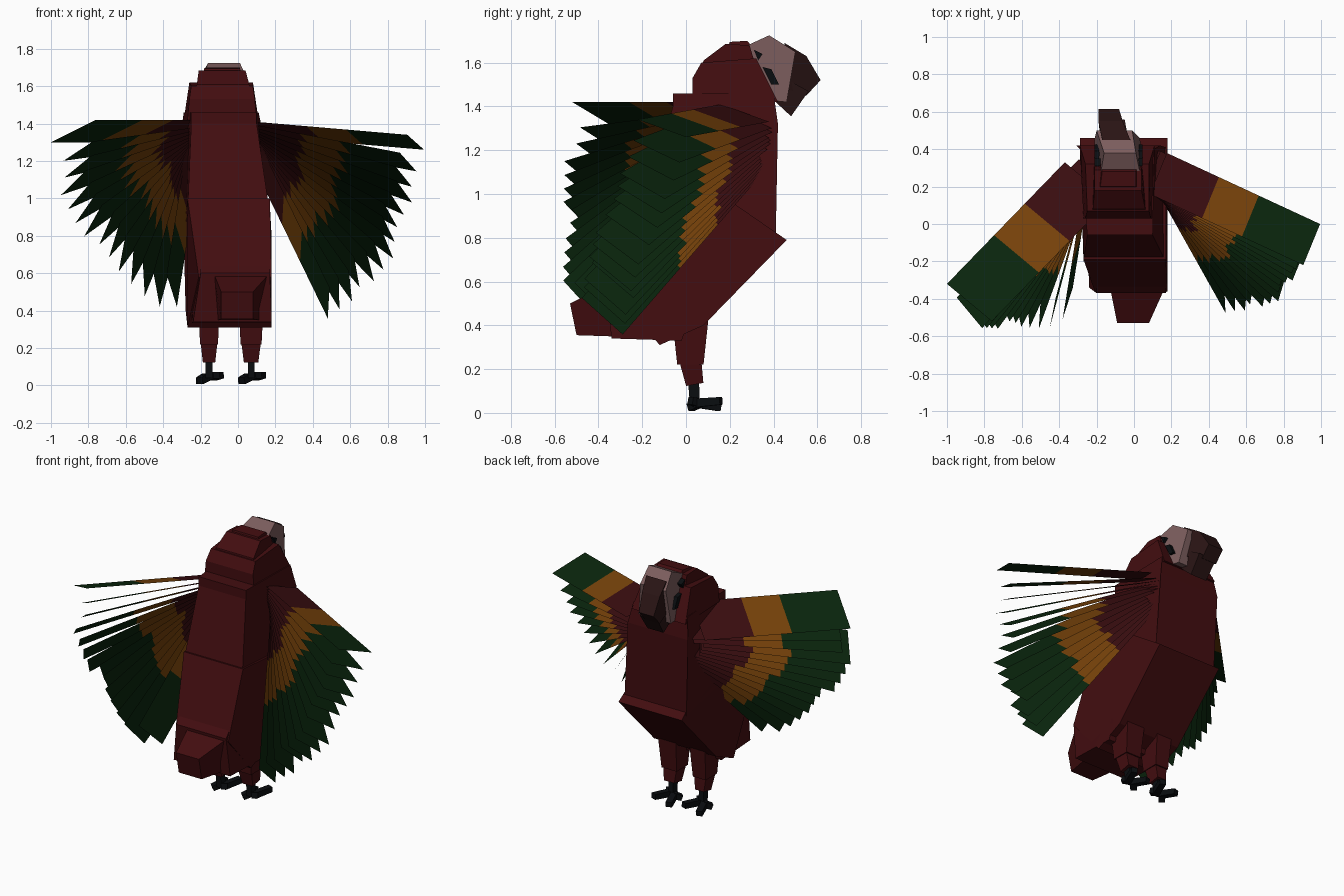
import bpy, bmesh, math, random
from mathutils import Vector

if "Cube" in bpy.data.objects:
    bpy.data.objects.remove(bpy.data.objects["Cube"])

random.seed(4)


def material(name, rgb):
    m = bpy.data.materials.new(name)
    m.diffuse_color = (*rgb, 1)
    m.use_nodes = True
    m.node_tree.nodes["Principled BSDF"].inputs["Base Color"].default_value = m.diffuse_color
    return m


RED = material("red_plumage", (0.055, 0.004, 0.005))
ROOT = material("feather_root", (0.042, 0.004, 0.005))
GOLD = material("feather_gold", (0.185, 0.055, 0.003))
GREEN = material("feather_green", (0.003, 0.019, 0.004))
PALE = material("pale_face", (0.20, 0.11, 0.11))
BEAK = material("beak_brown", (0.022, 0.007, 0.007))
DARK = material("dark_skin", (0.003, 0.004, 0.005))


def finish(name, bm, mats, normals=True):
    if normals:
        bmesh.ops.recalc_face_normals(bm, faces=bm.faces)
    me = bpy.data.meshes.new(name)
    bm.to_mesh(me)
    bm.free()
    for m in mats:
        me.materials.append(m)
    ob = bpy.data.objects.new(name, me)
    bpy.context.collection.objects.link(ob)
    return ob


def prism(name, mat, profile):
    """Side profile of (y, z, x_min, x_max) points, closed across x."""
    bm = bmesh.new()
    a = [bm.verts.new((p[2], p[0], p[1])) for p in profile]
    b = [bm.verts.new((p[3], p[0], p[1])) for p in profile]
    n = len(profile)
    bm.faces.new(a)
    bm.faces.new(b[::-1])
    for i in range(n):
        j = (i + 1) % n
        bm.faces.new((a[i], b[i], b[j], a[j]))
    return finish(name, bm, [mat])


def bar(name, mat, start, end, w0, d0, w1, d1):
    """Tapered four-sided bar; w is across the bar, d is the other way."""
    s, e = Vector(start), Vector(end)
    q = (e - s).to_track_quat('Z', 'Y')
    bm = bmesh.new()
    rings = []
    for c, w, d in ((s, w0, d0), (e, w1, d1)):
        rings.append([bm.verts.new(c + q @ Vector((sx * w / 2, sy * d / 2, 0)))
                      for sx, sy in ((-1, -1), (1, -1), (1, 1), (-1, 1))])
    a, b = rings
    bm.faces.new(a)
    bm.faces.new(b)
    for i in range(4):
        j = (i + 1) % 4
        bm.faces.new((a[i], a[j], b[j], b[i]))
    return finish(name, bm, [mat])


# Torso, belly and tail
prism("upper_torso", RED, [
    (-0.06, 1.46, -0.25, 0.10), (0.40, 1.46, -0.29, 0.11),
    (0.42, 1.32, -0.31, 0.14), (0.41, 0.80, -0.29, 0.17),
    (-0.20, 0.92, -0.27, 0.17), (-0.06, 1.40, -0.25, 0.10)])
prism("lower_torso", RED, [
    (0.20, 0.97, -0.27, 0.17), (0.46, 0.79, -0.29, 0.18),
    (0.08, 0.40, -0.28, 0.18), (-0.12, 0.31, -0.27, 0.18),
    (-0.36, 0.58, -0.21, 0.18), (-0.19, 1.00, -0.27, 0.17)])
prism("tail_base", RED, [
    (-0.20, 0.80, -0.20, 0.17), (0.02, 0.45, -0.25, 0.18),
    (-0.02, 0.33, -0.25, 0.18), (-0.34, 0.34, -0.24, 0.18),
    (-0.37, 0.60, -0.20, 0.17)])
prism("tail_tip", RED, [
    (-0.33, 0.60, -0.13, 0.17), (-0.53, 0.50, -0.09, 0.08),
    (-0.50, 0.355, -0.09, 0.08), (-0.20, 0.345, -0.12, 0.14)])

# Neck layers
prism("neck", RED, [
    (0.03, 1.42, -0.27, 0.10), (0.03, 1.53, -0.26, 0.09),
    (0.07, 1.60, -0.25, 0.08), (0.32, 1.62, -0.26, 0.08),
    (0.42, 1.42, -0.29, 0.11)])
prism("nape", RED, [
    (0.06, 1.52, -0.23, 0.07), (0.08, 1.61, -0.22, 0.06),
    (0.18, 1.685, -0.21, 0.04), (0.29, 1.68, -0.21, 0.04),
    (0.36, 1.45, -0.22, 0.05)])

# Head: pale face, crown and crest
prism("face", PALE, [
    (0.26, 1.67, -0.18, 0.035), (0.38, 1.725, -0.16, 0.01),
    (0.50, 1.65, -0.20, -0.01), (0.46, 1.42, -0.21, 0.03),
    (0.36, 1.43, -0.21, 0.05)])
prism("crown", RED, [
    (0.19, 1.66, -0.19, 0.02), (0.20, 1.695, -0.18, 0.01),
    (0.28, 1.70, -0.17, 0.01), (0.33, 1.64, -0.18, 0.02)])

# Hooked beak
prism("upper_beak", BEAK, [
    (0.45, 1.69, -0.17, -0.02), (0.55, 1.63, -0.19, -0.06),
    (0.615, 1.52, -0.19, -0.08), (0.55, 1.45, -0.19, -0.08),
    (0.46, 1.48, -0.18, -0.02)])
prism("lower_beak", BEAK, [
    (0.45, 1.53, -0.18, -0.03), (0.56, 1.47, -0.18, -0.05),
    (0.48, 1.355, -0.17, -0.05), (0.41, 1.42, -0.18, -0.03)])

# Eyes and brow marks on both sides of the face
for side, x0, x1 in (("left", -0.212, -0.18), ("right", 0.0, 0.046)):
    prism(side + "_eye", DARK, [(0.35, 1.58, x0, x1), (0.39, 1.57, x0, x1),
                                (0.425, 1.50, x0, x1), (0.39, 1.50, x0, x1)])
    prism(side + "_brow", DARK, [(0.31, 1.66, x0, x1), (0.35, 1.64, x0, x1),
                                 (0.33, 1.61, x0, x1)])

# Legs: thigh, shank, tarsus and four toes
for side, x, w in (("left", -0.155, 0.12), ("right", 0.07, 0.14)):
    bar(side + "_thigh", RED, (x, 0.02, 0.50), (x, 0.02, 0.22), w, 0.18, w * 0.8, 0.12)
    bar(side + "_shank", RED, (x, 0.02, 0.24), (x, 0.04, 0.13), w * 0.75, 0.10, w * 0.55, 0.08)
    bar(side + "_tarsus", DARK, (x, 0.035, 0.14), (x, 0.04, 0.04), 0.035, 0.05, 0.035, 0.045)
    for i, (dx, y0, y1) in enumerate(((-0.05, 0.04, 0.155), (0.06, 0.04, 0.16),
                                      (-0.05, 0.06, 0.02), (0.04, 0.06, 0.02))):
        bar(f"{side}_toe_{i + 1}", DARK, (x + dx * 0.3, y0, 0.045),
            (x + dx, y1, 0.025 + 0.03 * (dx > 0)), 0.04, 0.04, 0.04, 0.035)


def blend(keys, t):
    """Quadratic through three keys at t = 0, 0.5 and 1."""
    a, b, c = (Vector(k) for k in keys)
    return a * (2 * (t - 0.5) * (t - 1)) + b * (4 * t * (1 - t)) + c * (2 * t * (t - 0.5))


def wing(name, roots, top_width, tips, count=14, twist=math.radians(19)):
    """Fan of flat three-colour feathers, top feather first."""
    bm = bmesh.new()
    for k in range(count):
        t = (k / (count - 1)) ** 0.8
        r = Vector(roots[0]).lerp(Vector(roots[1]), t)
        tip = blend(tips, t)
        d = (tip - r).normalized()
        # width runs backwards, square to the length, with its rear edge raised
        w = (Vector((0, -1, 0)) + d * d.y).normalized()
        n = d.cross(w)
        n *= 1 if n.z > 0 else -1
        w = (w * math.cos(twist) + n * math.sin(twist)) * 0.25
        if k == 0:
            w = Vector(top_width)
        else:
            slide = d * random.uniform(-0.06, 0.03)
            r, tip = r + slide, tip + slide
        rows = []
        for f in (0, 0.34, 0.60, 1):
            c, h = r.lerp(tip, f), w / 2
            rows.append((bm.verts.new(c - h), bm.verts.new(c + h)))
        for i in range(3):
            (a, b), (e, g) = rows[i], rows[i + 1]
            bm.faces.new((a, b, g, e)).material_index = i
    finish(name, bm, [ROOT, GOLD, GREEN], normals=False)


# Wings: the left one is swept further back
wing("right_wing", [(0.13, 0.27, 1.37), (0.13, 0.25, 1.17)], (-0.09, -0.22, 0.08),
     [(0.95, -0.11, 1.30), (0.84, -0.27, 0.86), (0.50, -0.41, 0.41)])
wing("left_wing", [(-0.25, 0.23, 1.36), (-0.25, 0.22, 1.17)], (0.24, -0.20, 0.12),
     [(-0.88, -0.42, 1.36), (-0.79, -0.47, 0.92), (-0.36, -0.46, 0.47)])
